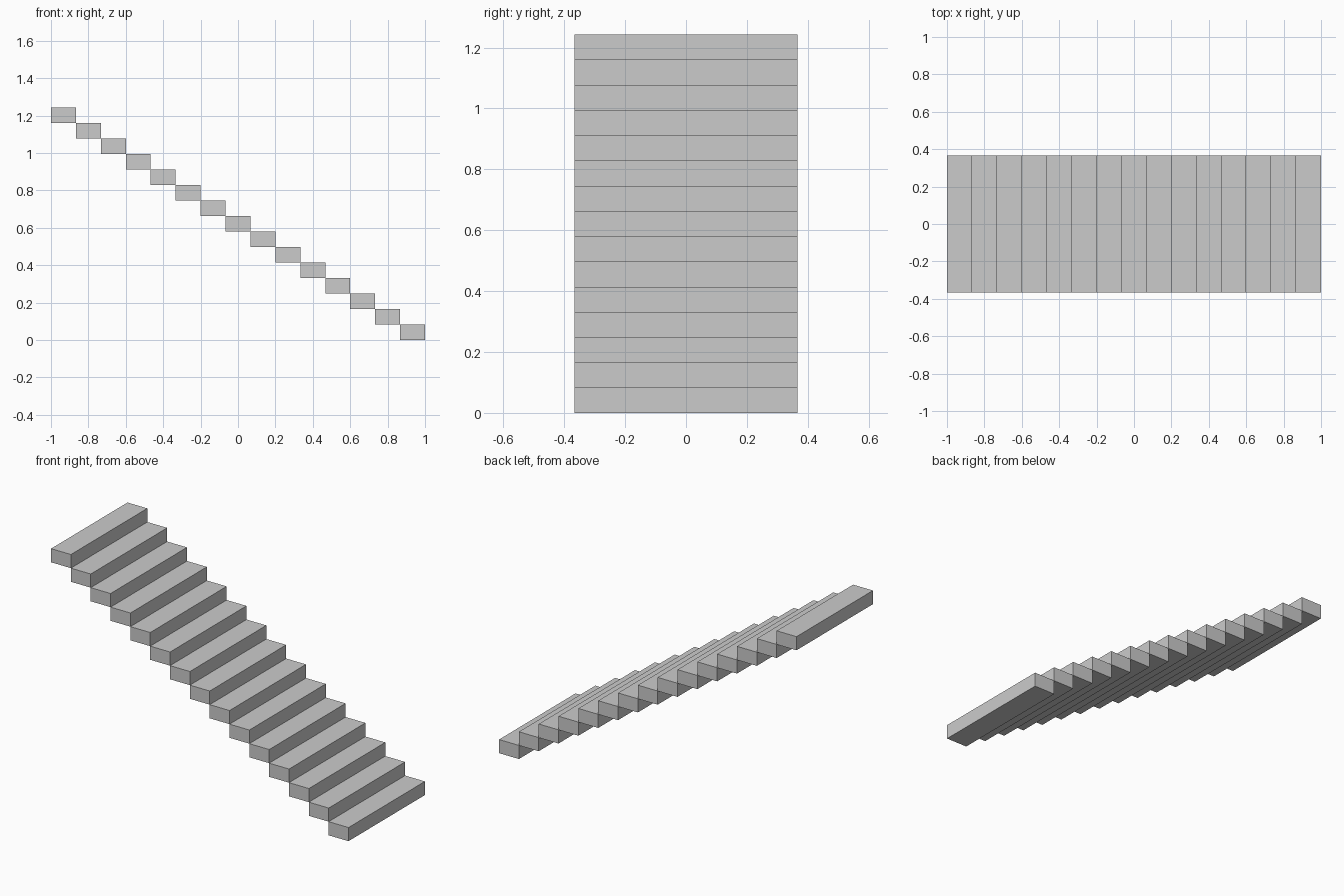
import bpy

if "Cube" in bpy.data.objects:
    bpy.data.objects.remove(bpy.data.objects["Cube"])

STEPS = 15
WIDTH = 0.734          # along y
TOTAL_HEIGHT = 1.243
run = 2.0 / STEPS
rise = TOTAL_HEIGHT / STEPS


def box(name, center, size):
    bpy.ops.mesh.primitive_cube_add(size=1, location=center)
    ob = bpy.context.object
    ob.name = name
    ob.scale = size
    bpy.ops.object.transform_apply(location=False, rotation=False, scale=True)
    return ob


# Solid step blocks, climbing from +x down at the floor to -x at the top
for i in range(STEPS):
    box(f"step_{i + 1:02d}",
        (1 - run * (i + 0.5), 0, rise * (i + 0.5)),
        (run, WIDTH, rise))
